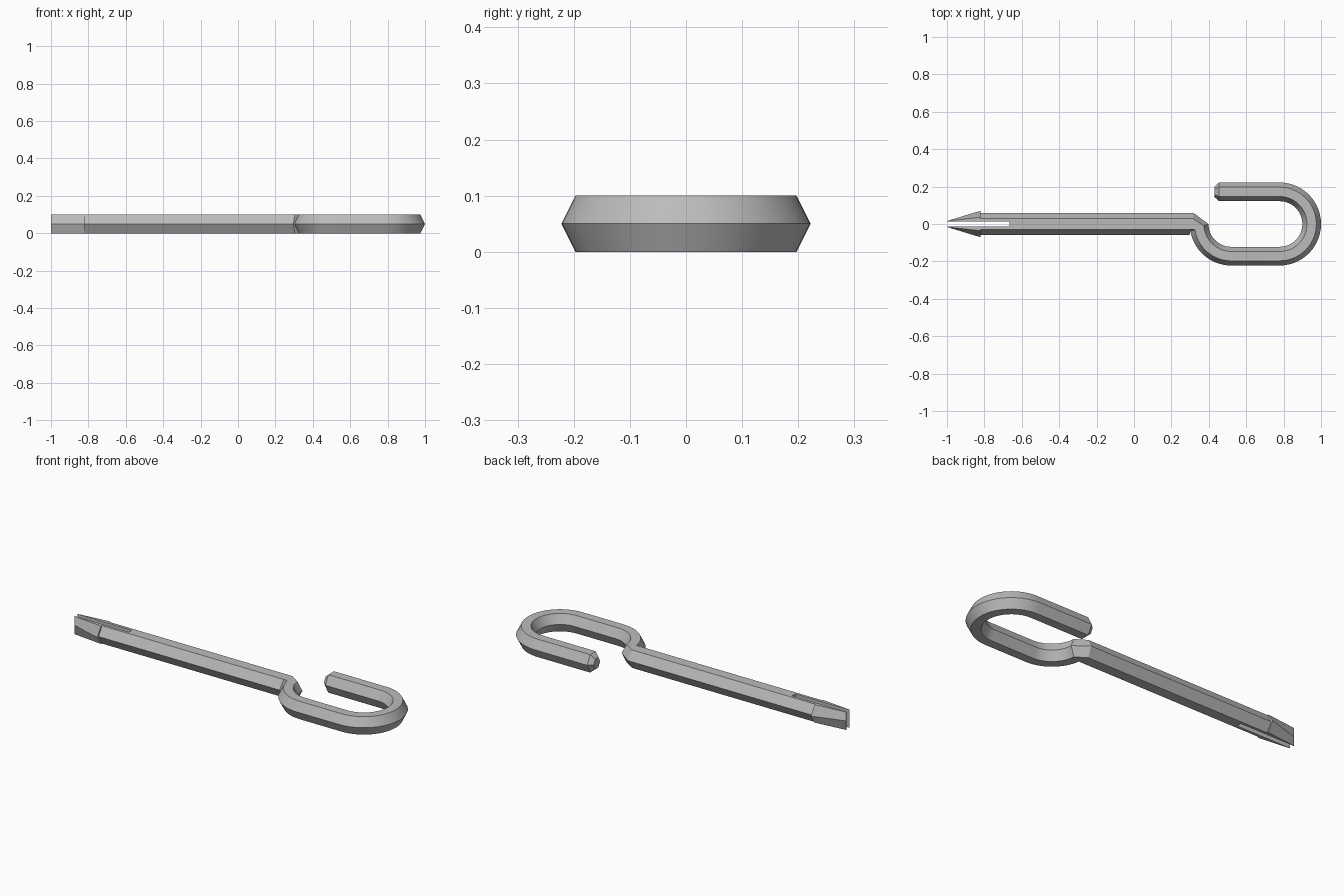
import bpy
import bmesh
import math
from mathutils import Vector

cube = bpy.data.objects.get("Cube")
if cube:
    bpy.data.objects.remove(cube, do_unlink=True)

steel = bpy.data.materials.new("grey_steel")
steel.use_nodes = True
GREY = (0.5, 0.5, 0.5, 1)
steel.diffuse_color = GREY
steel.node_tree.nodes["Principled BSDF"].inputs["Base Color"].default_value = GREY

MID = 0.05  # half of the bar thickness


def hex_section(outer, inner, height=MID):
    """Flat-topped hexagon spanning two plan points."""
    a, b = Vector((*outer, MID)), Vector((*inner, MID))
    up = Vector((0, 0, height))
    p, q = a.lerp(b, 0.25), a.lerp(b, 0.75)
    return [a, p + up, q + up, b, q - up, p - up]


def prong_section(x, slot, flat, edge, side):
    """Half hexagon lying beside the slot."""
    pts = [(slot, 0), (flat, 0), (edge, MID), (flat, 2 * MID), (slot, 2 * MID)]
    return [Vector((x, side * y, z)) for y, z in pts]


def loft(name, sections, cap_start=True, cap_end=True):
    bm = bmesh.new()
    rings = [[bm.verts.new(p) for p in s] for s in sections]
    n = len(rings[0])
    for r, s in zip(rings, rings[1:]):
        for i in range(n):
            j = (i + 1) % n
            bm.faces.new((r[i], r[j], s[j], s[i]))
    if cap_start:
        bm.faces.new(rings[0])
    if cap_end:
        bm.faces.new(rings[-1])
    bmesh.ops.recalc_face_normals(bm, faces=bm.faces)
    mesh = bpy.data.meshes.new(name)
    bm.to_mesh(mesh)
    bm.free()
    mesh.materials.append(steel)
    obj = bpy.data.objects.new(name, mesh)
    bpy.context.collection.objects.link(obj)
    bpy.ops.object.select_all(action="DESELECT")
    obj.select_set(True)
    bpy.context.view_layer.objects.active = obj
    bpy.ops.object.shade_smooth_by_angle(angle=math.radians(25))
    return obj


def polar(cx, radius, degrees):
    t = math.radians(degrees)
    return (cx + radius * math.cos(t), radius * math.sin(t))


# Shaft and open hook, one continuous hexagonal bar
SHAFT, R_OUT, R_IN = 0.058, 0.222, 0.122
SLOT_END, BARB = -0.665, -0.82
NEAR, FAR, STEPS = 0.52, 0.778, 14
bar = [hex_section((SLOT_END, -SHAFT), (SLOT_END, SHAFT)),
       hex_section((0.297, -SHAFT), (0.32, SHAFT))]
for i in range(STEPS + 1):
    f = i / STEPS
    bar.append(hex_section(polar(NEAR, R_OUT, 190 + 80 * f),
                           polar(NEAR, R_IN, 180 + 90 * f)))
for i in range(2 * STEPS + 1):
    a = -90 + 90 * i / STEPS
    bar.append(hex_section(polar(FAR, R_OUT, a), polar(FAR, R_IN, a)))
# Chamfered free end of the hook
bar.append(hex_section((0.455, R_OUT), (0.455, R_IN)))
bar.append(hex_section((0.43, 0.2), (0.43, 0.144), 0.028))
loft("shaft_and_hook", bar)

# Two barbed prongs either side of the slot
SLOT = 0.014
for name, side in (("left_prong", 1), ("right_prong", -1)):
    loft(name, [prong_section(SLOT_END, SLOT, SHAFT / 2, SHAFT, side),
                prong_section(BARB, SLOT, SHAFT / 2, SHAFT, side),
                prong_section(BARB, SLOT, 0.036, 0.071, side),
                prong_section(-1, SLOT, 0.016, 0.016, side)],
         cap_start=False)
